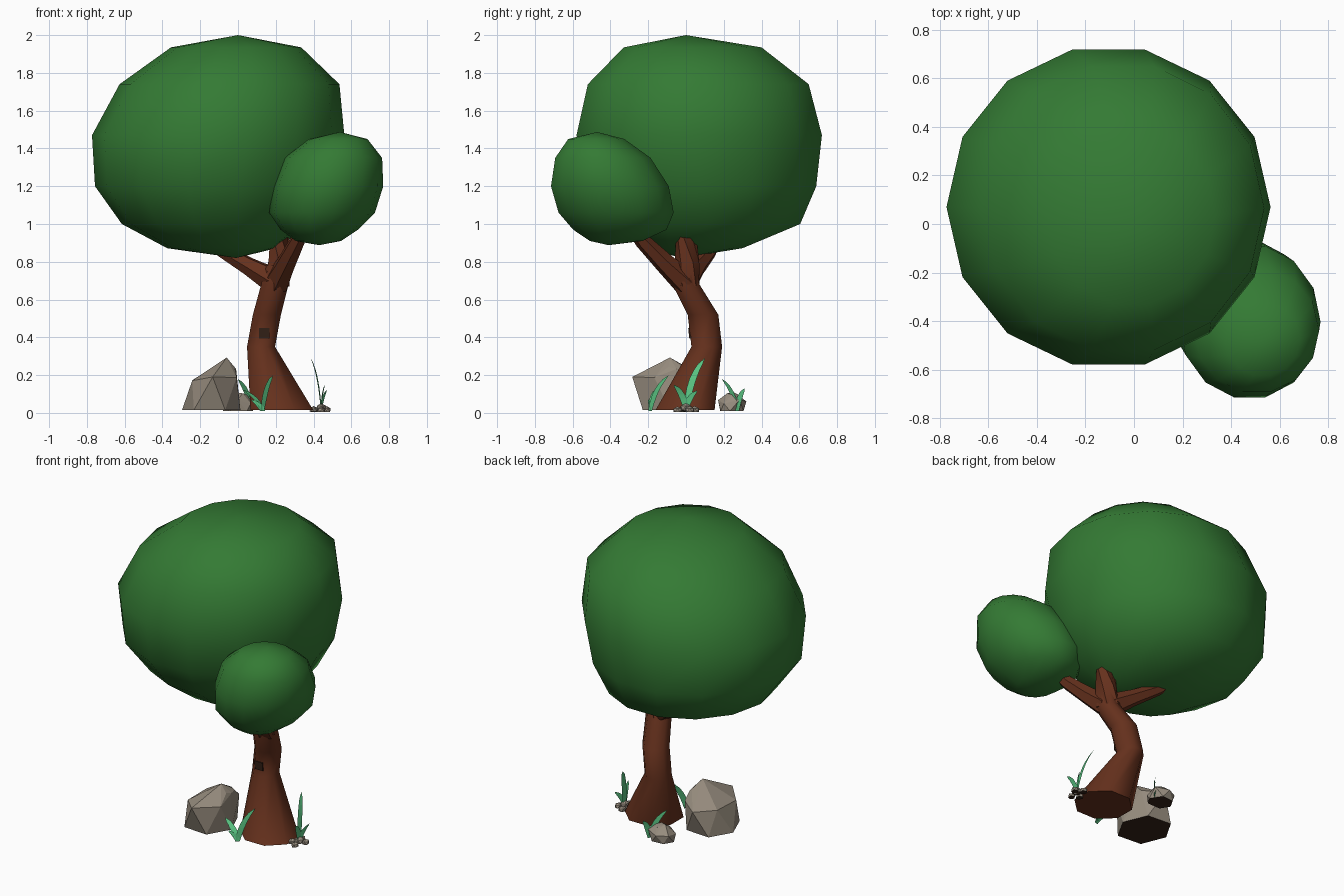
import bpy, bmesh, math, random
from mathutils import Vector

if "Cube" in bpy.data.objects:
    bpy.data.objects.remove(bpy.data.objects["Cube"])

random.seed(4)


def material(name, rgb):
    m = bpy.data.materials.new(name)
    m.diffuse_color = (*rgb, 1)
    m.use_nodes = True
    m.node_tree.nodes["Principled BSDF"].inputs["Base Color"].default_value = m.diffuse_color
    return m


LEAF = material("leaf green", (0.034, 0.195, 0.034))
BARK = material("bark brown", (0.130, 0.030, 0.012))
KNOT = material("dark knot", (0.035, 0.016, 0.009))
STONE = material("stone grey", (0.31, 0.265, 0.21))
GRASS = material("grass green", (0.10, 0.54, 0.22))


def finish(name, bm, mat, smooth=None, recalc=True, under=None):
    if recalc:
        bmesh.ops.recalc_face_normals(bm, faces=bm.faces)
    bm.normal_update()
    if under:  # flat underside takes the second colour
        for f in bm.faces:
            f.material_index = int(f.normal.z < -0.9)
    me = bpy.data.meshes.new(name)
    bm.to_mesh(me)
    bm.free()
    ob = bpy.data.objects.new(name, me)
    bpy.context.collection.objects.link(ob)
    me.materials.append(mat)
    if under:
        me.materials.append(under)
    if smooth:
        bpy.ops.object.select_all(action='DESELECT')
        ob.select_set(True)
        bpy.context.view_layer.objects.active = ob
        bpy.ops.object.shade_smooth_by_angle(angle=math.radians(smooth))
    return ob


def skin(bm, rings):
    """Bridge vertex rings; a ring of one vertex is a tip."""
    for a, b in zip(rings, rings[1:]):
        n = max(len(a), len(b))
        for i in range(n):
            j = (i + 1) % n
            if len(a) == 1:
                bm.faces.new((a[0], b[j], b[i]))
            elif len(b) == 1:
                bm.faces.new((a[i], a[j], b[0]))
            else:
                bm.faces.new((a[i], a[j], b[j], b[i]))
    for r in (rings[0], rings[-1]):
        if len(r) > 2:
            bm.faces.new(r)


def loft(name, sections, n, mat, smooth=None, phase=0.0, kx=1.0, ky=1.0):
    """Stack of level ellipses: z, centre x, centre y, radius x, radius y."""
    bm = bmesh.new()
    rings = []
    for z, cx, cy, rx, ry in sections:
        angles = [math.tau * (i + phase) / n for i in range(n if rx else 1)]
        rings.append([bm.verts.new((cx + kx * rx * math.cos(a), cy + ky * ry * math.sin(a), z))
                      for a in angles])
    skin(bm, rings)
    return finish(name, bm, mat, smooth)


def rock(name, sections, n):
    """Faceted hull around staggered rings."""
    bm = bmesh.new()
    for k, (z, cx, cy, rx, ry) in enumerate(sections):
        for i in range(n if rx else 1):
            a = math.tau * (i + 0.5 * k + random.uniform(-0.12, 0.12)) / n
            dz = random.uniform(-0.012, 0.012) if k and rx else 0
            bm.verts.new((cx + rx * math.cos(a), cy + ry * math.sin(a), z + dz))
    res = bmesh.ops.convex_hull(bm, input=bm.verts)
    bmesh.ops.delete(bm, geom=[v for v in bm.verts if not v.link_faces], context='VERTS')
    return finish(name, bm, STONE, under=KNOT)


def tube(name, points, radii, n, mat):
    """Tapered branch along a path."""
    bm = bmesh.new()
    pts = [Vector(p) for p in points]
    rings = []
    for k, (p, r) in enumerate(zip(pts, radii)):
        d = pts[min(k + 1, len(pts) - 1)] - pts[max(k - 1, 0)]
        q = d.to_track_quat('Z', 'Y')
        rings.append([bm.verts.new(p + q @ Vector((r * math.cos(math.tau * i / n),
                                                   r * math.sin(math.tau * i / n), 0)))
                      for i in range(n)])
    skin(bm, rings)
    return finish(name, bm, mat, 50)


# Leaf crowns
loft("large_crown", [
    (0.82, -0.01, -0.02, 0, 0), (0.872, -0.085, 0.04, 0.29, 0.26), (1.0, -0.115, 0.11, 0.5, 0.495),
    (1.2, -0.125, 0.08, 0.632, 0.61), (1.47, -0.105, 0.07, 0.668, 0.65),
    (1.74, -0.045, 0.065, 0.582, 0.585), (1.935, -0.01, 0.035, 0.345, 0.365),
    (2.0, 0.0, 0.0, 0, 0)], 14, LEAF, 60, ky=1.025)
loft("small_crown", [
    (0.888, 0.43, -0.41, 0, 0), (0.91, 0.425, -0.37, 0.12, 0.14), (0.97, 0.43, -0.35, 0.205, 0.25),
    (1.06, 0.445, -0.37, 0.28, 0.308), (1.2, 0.477, -0.403, 0.292, 0.315),
    (1.35, 0.505, -0.44, 0.258, 0.255), (1.45, 0.53, -0.475, 0.155, 0.15),
    (1.487, 0.54, -0.47, 0, 0)], 14, LEAF, 60, ky=1.015)

# Trunk with flared foot and forked top
loft("trunk", [
    (0.015, 0.232, -0.005, 0.168, 0.158), (0.35, 0.122, 0.11, 0.075, 0.082),
    (0.52, 0.153, 0.09, 0.075, 0.082), (0.68, 0.195, 0.0, 0.073, 0.072),
    (0.78, 0.21, 0.0, 0.06, 0.06)], 8, BARK, 50, phase=0.5, kx=1.07, ky=1.07)
tube("right_branch", [(0.205, 0.0, 0.69), (0.255, -0.11, 0.79), (0.315, -0.23, 0.91), (0.36, -0.29, 1.0)],
     [0.072, 0.055, 0.042, 0.035], 6, BARK)
tube("left_branch", [(0.19, 0.0, 0.70), (0.06, 0.06, 0.775), (-0.08, 0.13, 0.855), (-0.15, 0.16, 0.92)],
     [0.072, 0.05, 0.036, 0.03], 6, BARK)
tube("middle_branch", [(0.2, 0.0, 0.68), (0.218, 0.005, 0.8), (0.22, 0.0, 0.98)],
     [0.075, 0.065, 0.05], 6, BARK)

# Dark knot plate on the trunk front
bm = bmesh.new()
bmesh.ops.create_cube(bm, size=1)
for v in bm.verts:
    v.co = Vector((0.138 + 0.055 * v.co.x, 0.019 + 0.009 * v.co.y - 0.006 * v.co.z,
                   0.422 + 0.055 * v.co.z))
finish("trunk_knot", bm, KNOT)

# Rocks
rock("large_rock", [
    (0.015, -0.142, -0.075, 0.155, 0.175), (0.18, -0.125, -0.08, 0.13, 0.205),
    (0.24, -0.03, -0.05, 0.02, 0.05), (0.293, -0.06, -0.085, 0, 0)], 6)
rock("back_rock", [
    (0.01, 0.0, 0.24, 0.08, 0.07), (0.06, 0.0, 0.245, 0.085, 0.075),
    (0.1, 0.01, 0.245, 0.035, 0.03)], 6)
for i, (x, y, z, r) in enumerate([(0.4, -0.02, 0.016, 0.024), (0.44, -0.045, 0.014, 0.023),
                                  (0.44, 0.0, 0.026, 0.03), (0.47, 0.02, 0.015, 0.024),
                                  (0.425, 0.045, 0.015, 0.025)]):
    bm = bmesh.new()
    bmesh.ops.create_icosphere(bm, subdivisions=1, radius=r)
    for v in bm.verts:
        v.co = Vector((x + v.co.x, y + v.co.y * 1.1, max(0.004, z + v.co.z * 0.85)))
    finish(f"pebble_{i + 1}", bm, STONE, under=KNOT)


# Grass blades: base, tip, direction the blade's width faces along, width
def blade(name, base, tip, angle, w):
    bm = bmesh.new()
    b, t = Vector(base), Vector(tip)
    mid = Vector((b.x + (t.x - b.x) * 0.25, b.y + (t.y - b.y) * 0.25, b.z + (t.z - b.z) * 0.7))
    side = Vector((math.cos(angle), math.sin(angle), 0))
    rows = []
    for k in range(6):
        s = k / 6
        p = b * (1 - s) ** 2 + mid * 2 * s * (1 - s) + t * s * s
        h = side * w * (0.3 + 0.7 * math.sin(math.pi * min(1, s * 0.75 + 0.2))) / 2
        rows.append([bm.verts.new(p - h), bm.verts.new(p + h)])
    for r, q in zip(rows, rows[1:]):
        bm.faces.new((r[0], r[1], q[1], q[0]))
    bm.faces.new((rows[-1][0], rows[-1][1], bm.verts.new(t)))
    finish(name, bm, GRASS, recalc=False)


clumps = {
    "front_grass": ((0.13, -0.19, 0.01), [((0.185, -0.09, 0.2), 0.8), ((0.02, -0.16, 0.125), 0.8),
                                          ((0.07, -0.2, 0.07), 0.3)]),
    "right_grass": ((0.44, 0.0, 0.02), [((0.385, 0.1, 0.29), 1.4), ((0.46, -0.065, 0.15), 1.4),
                                        ((0.47, 0.06, 0.12), 1.2)]),
    "back_grass": ((0.07, 0.27, 0.01), [((0.0, 0.19, 0.18), 0.7), ((0.09, 0.31, 0.13), 0.9),
                                        ((0.0, 0.27, 0.1), 0.7)]),
}
for name, (base, tips) in clumps.items():
    for i, (tip, angle) in enumerate(tips):
        blade(f"{name}_{i + 1}", base, tip, angle, 0.038)
